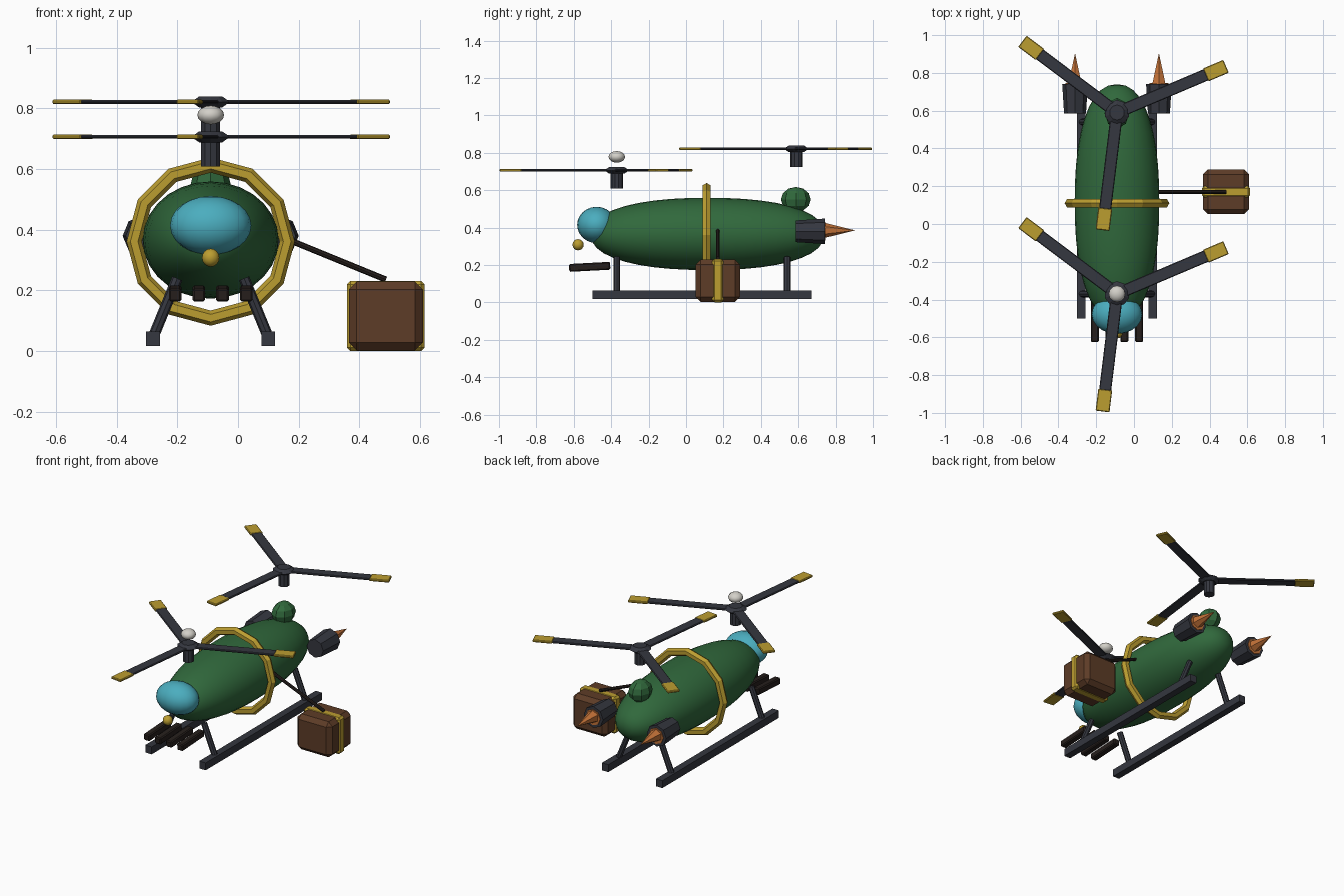
import bpy, bmesh, math
from mathutils import Vector, Matrix

if "Cube" in bpy.data.objects:
    bpy.data.objects.remove(bpy.data.objects["Cube"])

CX = -0.09  # aircraft centre line


def mat(name, rgb):
    m = bpy.data.materials.new(name)
    m.diffuse_color = (*rgb, 1)
    m.use_nodes = True
    m.node_tree.nodes["Principled BSDF"].inputs["Base Color"].default_value = m.diffuse_color
    return m


GREEN = mat("green", (0.03, 0.14, 0.045))
GLASS = mat("glass", (0.07, 0.42, 0.52))
GOLD = mat("gold", (0.5, 0.34, 0.03))
DARK = mat("dark", (0.035, 0.038, 0.05))
GUN = mat("gunmetal", (0.02, 0.014, 0.012))
ORANGE = mat("orange", (0.55, 0.17, 0.04))
WOOD = mat("wood", (0.11, 0.045, 0.02))
PALE = mat("pale", (0.65, 0.63, 0.58))


def obj(name, bm, material, smooth=False):
    bmesh.ops.recalc_face_normals(bm, faces=bm.faces)
    me = bpy.data.meshes.new(name)
    bm.to_mesh(me)
    bm.free()
    for p in me.polygons:
        p.use_smooth = smooth
    me.materials.append(material)
    o = bpy.data.objects.new(name, me)
    bpy.context.collection.objects.link(o)
    return o


def ball(name, loc, radii, material, seg=16, rings=10, smooth=True):
    bm = bmesh.new()
    bmesh.ops.create_uvsphere(bm, u_segments=seg, v_segments=rings, radius=1)
    bmesh.ops.transform(bm, verts=bm.verts, matrix=Matrix.Translation(loc) @ Matrix.Diagonal((*radii, 1)))
    return obj(name, bm, material, smooth)


def rod(name, a, b, r1, r2, material, sides=8):
    a, b = Vector(a), Vector(b)
    bm = bmesh.new()
    bmesh.ops.create_cone(bm, cap_ends=True, segments=sides, radius1=r1, radius2=r2, depth=(b - a).length)
    rot = (b - a).to_track_quat('Z', 'Y').to_matrix().to_4x4()
    bmesh.ops.transform(bm, verts=bm.verts, matrix=Matrix.Translation((a + b) / 2) @ rot)
    return obj(name, bm, material)


def box(name, loc, size, material, bevel=0, rot=Matrix()):
    bm = bmesh.new()
    bmesh.ops.create_cube(bm, size=1)
    bmesh.ops.transform(bm, verts=bm.verts, matrix=Matrix.Diagonal((*size, 1)))
    if bevel:
        bmesh.ops.bevel(bm, geom=bm.edges[:], offset=bevel, segments=1, affect='EDGES')
    bmesh.ops.transform(bm, verts=bm.verts, matrix=Matrix.Translation(loc) @ rot)
    return obj(name, bm, material)


# Cigar-shaped hull: sphere along y, with slightly blunted ends
bm = bmesh.new()
bmesh.ops.create_uvsphere(bm, u_segments=28, v_segments=20, radius=1)
for v in bm.verts:
    x, y, t = v.co
    r = math.hypot(x, y)
    k = (1 - abs(t) ** 2.3) ** (1 / 2.3) / r if r > 1e-4 else 0
    v.co = (CX + 0.224 * x * k, 0.115 + 0.625 * t, 0.366 + 0.193 * y * k)
obj("hull", bm, GREEN, True)

ball("tail_bump", (CX, 0.587, 0.55), (0.066, 0.08, 0.067), GREEN, 8, 6, False)
ball("canopy", (CX, -0.478, 0.414), (0.134, 0.104, 0.097), GLASS, 20, 12)
ball("nose_lamp", (CX, -0.577, 0.308), (0.03, 0.03, 0.03), GOLD, 10, 8)

# Twelve-sided hoop round the hull
bm = bmesh.new()
rows = []
for i in range(12):
    a = math.tau * i / 12
    row = []
    for j in range(6):
        b = math.tau * j / 6
        r = 0.252 + 0.025 * math.cos(b)
        row.append(bm.verts.new((CX + r * math.sin(a), 0.11 + 0.025 * math.sin(b), 0.361 + r * math.cos(a))))
    rows.append(row)
for i in range(12):
    for j in range(6):
        p, q = rows[i], rows[(i + 1) % 12]
        bm.faces.new((p[j], p[(j + 1) % 6], q[(j + 1) % 6], q[j]))
obj("hull_hoop", bm, GOLD)

# Skids, struts and rear engines, mirrored about the centre line
for side, s in (("left", -1), ("right", 1)):
    box(side + "_skid", (CX + s * 0.19, 0.085, 0.041), (0.045, 1.17, 0.047), DARK)
    for end, y in (("front", -0.37), ("rear", 0.54)):
        rod(f"{side}_{end}_strut", (CX + s * 0.188, y, 0.05), (CX + s * 0.11, y, 0.24), 0.018, 0.018, DARK)
    ex = CX + s * 0.222
    rod(side + "_engine", (ex, 0.585, 0.38), (ex, 0.742, 0.38), 0.058, 0.068, DARK)
    rod(side + "_exhaust_plate", (ex, 0.735, 0.38), (ex, 0.747, 0.38), 0.05, 0.05, ORANGE)
    rod(side + "_exhaust_spike", (ex, 0.742, 0.385), (ex, 0.905, 0.385), 0.04, 0.0, ORANGE, 6)

# Four gun barrels under the nose
for i in range(4):
    box(f"gun_barrel_{i + 1}", (CX - 0.117 + 0.078 * i, -0.515, 0.19), (0.042, 0.22, 0.042), GUN,
        0.006, Matrix.Rotation(math.radians(3), 4, 'X'))

# Two three-bladed rotors
for name, y, z in (("front", -0.37, 0.706), ("rear", 0.59, 0.821)):
    rod(name + "_mast", (CX, y, z - 0.097), (CX, y, z), 0.033, 0.033, DARK, 10)
    rod(name + "_hub_lower", (CX, y, z - 0.018), (CX, y, z), 0.04, 0.067, DARK, 10)
    rod(name + "_hub_upper", (CX, y, z), (CX, y, z + 0.018), 0.067, 0.04, DARK, 10)
    for i in range(3):
        rot = Matrix.Rotation(math.radians(23 + 120 * i), 4, 'Z')
        for part, r0, r1, w, h, m in (("blade", 0.02, 0.515, 0.064, 0.012, DARK),
                                      ("blade_tip", 0.51, 0.627, 0.074, 0.015, GOLD)):
            c = Vector((CX, y, z)) + rot @ Vector(((r0 + r1) / 2, 0, 0))
            box(f"{name}_{part}_{i + 1}", c, (r1 - r0, w, h), m, 0.004, rot)
ball("rotor_cap", (CX, -0.37, 0.778), (0.044, 0.044, 0.031), PALE, 12, 8)

# Side crate hung on a boom
box("crate", (0.487, 0.17, 0.116), (0.244, 0.236, 0.226), WOOD, 0.026)
box("crate_strap", (0.487, 0.17, 0.116), (0.256, 0.06, 0.232), GOLD, 0.012)
rod("crate_boom", (0.12, 0.17, 0.386), (0.487, 0.17, 0.236), 0.01, 0.01, GUN, 8)
